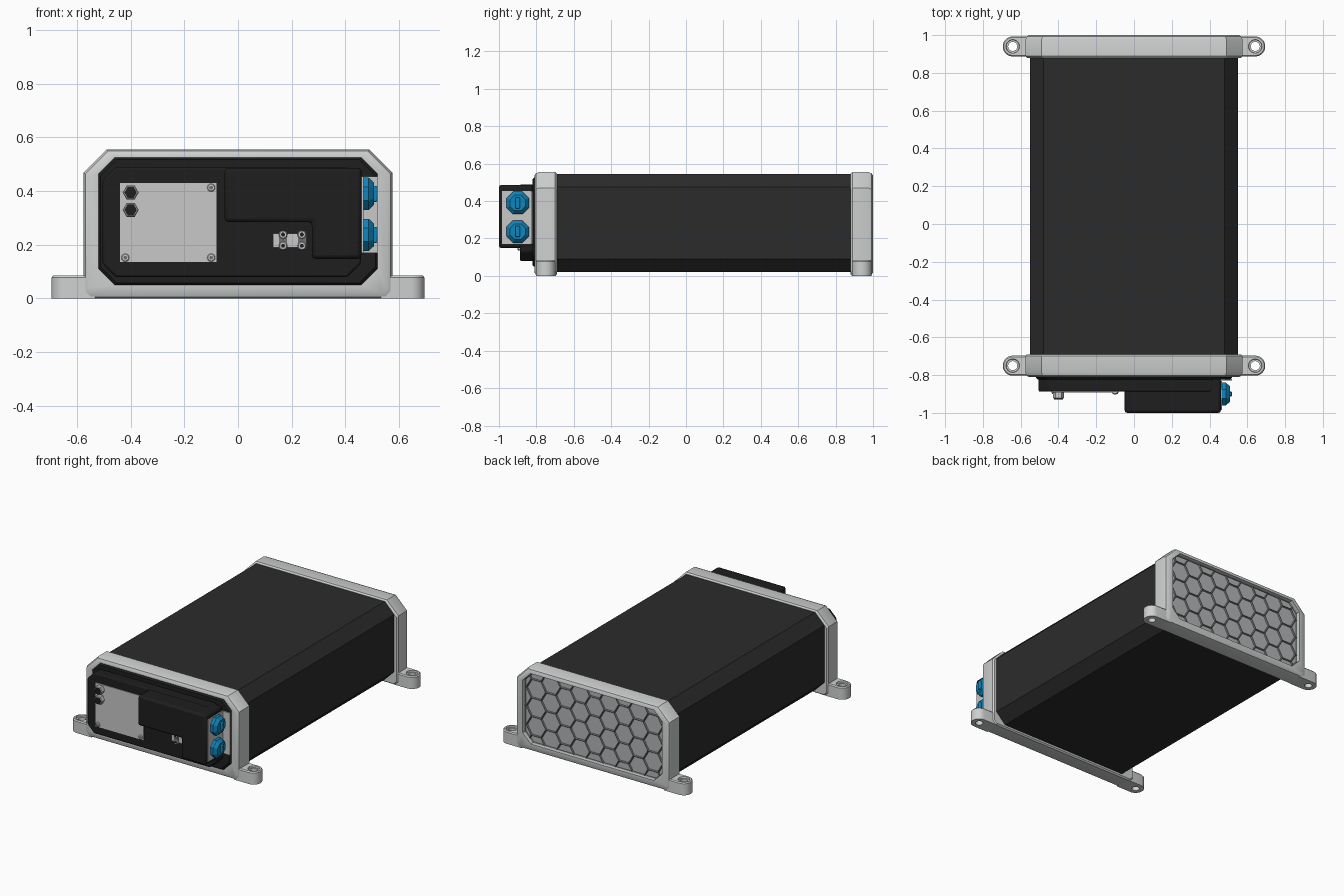
import bpy, bmesh, math
from mathutils import Vector

old = bpy.data.objects.get("Cube")
if old:
    bpy.data.objects.remove(old, do_unlink=True)


def material(name, r, g, b):
    m = bpy.data.materials.new(name)
    m.use_nodes = True
    m.diffuse_color = (r, g, b, 1)
    node = next(n for n in m.node_tree.nodes if n.type == 'BSDF_PRINCIPLED')
    node.inputs["Base Color"].default_value = (r, g, b, 1)
    node.inputs["Roughness"].default_value = 0.6
    return m


BLACK = material("matt black", 0.024, 0.024, 0.024)
PANEL = material("deep black", 0.013, 0.013, 0.013)
LIGHT = material("light grey", 0.62, 0.63, 0.63)
PLATE = material("plate grey", 0.58, 0.58, 0.59)
LINES = material("grille line grey", 0.16, 0.165, 0.17)
CELL = material("grille cell grey", 0.45, 0.46, 0.47)
BLUE = material("blue", 0.005, 0.24, 0.5)


def finish(name, bm, mats, bevel=0.0, angle=30):
    me = bpy.data.meshes.new(name)
    bm.to_mesh(me)
    bm.free()
    for m in mats:
        me.materials.append(m)
    me.shade_smooth()
    me.set_sharp_from_angle(angle=math.radians(angle))
    ob = bpy.data.objects.new(name, me)
    bpy.context.scene.collection.objects.link(ob)
    if bevel:
        mod = ob.modifiers.new("edge rounding", 'BEVEL')
        mod.width, mod.segments, mod.limit_method = bevel, 2, 'ANGLE'
    return ob


def loft(name, loops, mat, closed=False, **kw):
    """Skin equal-length loops; closed joins last to first, otherwise capped."""
    bm = bmesh.new()
    rows = [[bm.verts.new(p) for p in loop] for loop in loops]
    n = len(rows[0])
    pairs = list(zip(rows, rows[1:])) + ([(rows[-1], rows[0])] if closed else [])
    for a, b in pairs:
        for i in range(n):
            j = (i + 1) % n
            bm.faces.new((a[i], a[j], b[j], b[i]))
    if not closed:
        bm.faces.new(rows[0])
        bm.faces.new(rows[-1])
    bmesh.ops.recalc_face_normals(bm, faces=bm.faces)
    return finish(name, bm, [mat], **kw)


def octo(x0, x1, z0, z1, c, low=None):
    d = c if low is None else low
    return [(x0 + d, z0), (x1 - d, z0), (x1, z0 + d), (x1, z1 - c),
            (x1 - c, z1), (x0 + c, z1), (x0, z1 - c), (x0, z0 + d)]


def at(profile, y):
    return [(x, y, z) for x, z in profile]


def prism(name, profile, y0, y1, mat, **kw):
    return loft(name, [at(profile, y0), at(profile, y1)], mat, **kw)


def box(name, x, y, z, mat, **kw):
    return prism(name, [(x[0], z[0]), (x[1], z[0]), (x[1], z[1]), (x[0], z[1])],
                 y[0], y[1], mat, **kw)


def turned(name, centre, axis, steps, n, mat, turn=0.0):
    """Round part from (radius, distance) steps along an outward axis."""
    axis, centre = Vector(axis), Vector(centre)
    u = axis.cross(Vector((0, 0, 1))).normalized()
    v = axis.cross(u)
    loops = []
    for r, d in steps:
        angles = [turn + 2 * math.pi * k / n for k in range(n)]
        loops.append([centre + axis * d + r * (math.cos(a) * u + math.sin(a) * v)
                      for a in angles])
    return loft(name, loops, mat)


FRONT, LEFT = (0, -1, 0), (1, 0, 0)
OPENING = octo(-0.52, 0.52, 0.05, 0.525, 0.06)

# Long chamfered housing
prism("housing", octo(-0.55, 0.55, 0.02, 0.545, 0.07), -0.71, 0.9, BLACK)


# End frames with mounting ears
def outer(i):
    return octo(-0.575 + i, 0.575 - i, i, 0.555 - i, 0.085, 0.02)


for label, yi, yo in (("front", -0.69, -0.81), ("back", 0.88, 1.0)):
    s = 1 if yo > 0 else -1
    loft(label + "_frame", [
        at(outer(0.008), yi), at(outer(0), yi + s * 0.01),
        at(outer(0), yo - s * 0.025), at(outer(0.006), yo - s * 0.008),
        at(outer(0.018), yo), at(OPENING, yo), at(OPENING, yi)], LIGHT, closed=True)
    cy = (yi + yo) / 2
    for side, m in (("left", 1), ("right", -1)):
        def ear_loop(r, z, neck=0.0):
            pts = []
            for k in range(32):
                a = 2 * math.pi * (k + 0.5) / 32
                x = r * math.cos(a)
                if neck and x < 0:
                    x = -neck
                pts.append((m * (0.642 + x), cy + r * math.sin(a), z))
            return pts
        loft(f"{label}_{side}_ear", [
            ear_loop(0.053, 0, 0.11), ear_loop(0.053, 0.078, 0.11),
            ear_loop(0.047, 0.085, 0.11), ear_loop(0.036, 0.085),
            ear_loop(0.034, 0.075), ear_loop(0.024, 0.075),
            ear_loop(0.024, 0)], LIGHT, closed=True)

# Front panel: bezel, raised block and stepped cover
loft("front_bezel", [at(OPENING, -0.7), at(OPENING, -0.812),
                     at(octo(-0.512, 0.512, 0.058, 0.517, 0.06), -0.822)], PANEL)
prism("front_block", octo(-0.505, 0.458, 0.08, 0.49, 0.05), -0.888, -0.81, PANEL,
      bevel=0.008)
prism("front_cover", [(-0.05, 0.285), (0.275, 0.285), (0.275, 0.148), (0.46, 0.148),
                      (0.46, 0.487), (-0.05, 0.487)], -1.0, -0.82, PANEL, bevel=0.014)

# Access plate with corner screws and two hex terminals
box("access_plate", (-0.44, -0.08), (-0.893, -0.885), (0.135, 0.43), PLATE)
for i, (x, z) in enumerate([(-0.42, 0.152), (-0.1, 0.152), (-0.1, 0.413)]):
    turned(f"plate_screw_{i}", (x, -0.892, z), FRONT,
           [(0.015, 0), (0.015, 0.006), (0.012, 0.009)], 16, LIGHT)
    turned(f"plate_screw_socket_{i}", (x, -0.9, z), FRONT,
           [(0.008, 0), (0.008, 0.002)], 6, LINES)
for i, z in enumerate((0.395, 0.33)):
    turned(f"terminal_nut_{i}", (-0.4, -0.89, z), FRONT,
           [(0.03, 0), (0.03, 0.03), (0.026, 0.034)], 6, PLATE)
    turned(f"terminal_cap_{i}", (-0.4, -0.92, z), FRONT,
           [(0.023, 0), (0.023, 0.008)], 6, PANEL)

# Small earth terminal
box("earth_plate", (0.13, 0.255), (-0.895, -0.885), (0.19, 0.243), PLATE)
for i, x in enumerate((0.168, 0.238)):
    box(f"earth_bar_{i}", (x - 0.015, x + 0.015), (-0.9, -0.885), (0.182, 0.252), LINES)
    for j, z in enumerate((0.196, 0.238)):
        turned(f"earth_screw_{i}_{j}", (x, -0.898, z), FRONT,
               [(0.016, 0), (0.016, 0.006), (0.013, 0.009)], 12, PLATE)
        turned(f"earth_socket_{i}_{j}", (x, -0.906, z), FRONT,
               [(0.008, 0), (0.008, 0.002)], 6, PANEL)

# Side bracket with two blue octagonal connectors
box("bracket_side", (0.458, 0.467), (-0.985, -0.82), (0.17, 0.455), PLATE)
box("bracket_flange", (0.458, 0.52), (-0.829, -0.82), (0.17, 0.455), PLATE)
for i, z in enumerate((0.39, 0.237)):
    turned(f"connector_{i}", (0.465, -0.9, z), LEFT,
           [(0.065, 0), (0.065, 0.022), (0.045, 0.042)], 8, BLUE, math.pi / 8)
    box(f"connector_grip_{i}", (0.48, 0.52), (-0.912, -0.888), (z - 0.03, z + 0.03),
        BLUE, bevel=0.005)

# Back honeycomb grille, clipped to the frame opening
prism("grille_backing", OPENING, 0.89, 0.96, LINES)
bm = bmesh.new()
HEX, PITCH = 0.0727, 0.126
for col in range(-5, 6):
    for row in range(-3, 4):
        cx = col * HEX * 1.5
        cz = 0.2875 + (row + 0.5 * (col % 2)) * PITCH
        face = bm.faces.new([bm.verts.new((cx + HEX * math.cos(k * math.pi / 3), 0.978,
                                           cz + HEX * math.sin(k * math.pi / 3)))
                             for k in range(6)])
        face.normal_update()
        if face.normal.y < 0:
            face.normal_flip()
for (xa, za), (xb, zb) in zip(OPENING, OPENING[1:] + OPENING[:1]):
    bmesh.ops.bisect_plane(bm, geom=bm.verts[:] + bm.edges[:] + bm.faces[:],
                           plane_co=(xa, 0, za), plane_no=(zb - za, 0, xa - xb),
                           clear_outer=True)
bm.normal_update()
slivers = [f for f in bm.faces if f.calc_area() < 0.0008]
bmesh.ops.delete(bm, geom=slivers, context='FACES')
rim = bmesh.ops.inset_individual(bm, faces=bm.faces[:], thickness=0.006, depth=-0.008)
for f in bm.faces:
    f.material_index = 1
for f in rim["faces"]:
    f.material_index = 0
finish("grille", bm, [LINES, CELL], angle=10)
